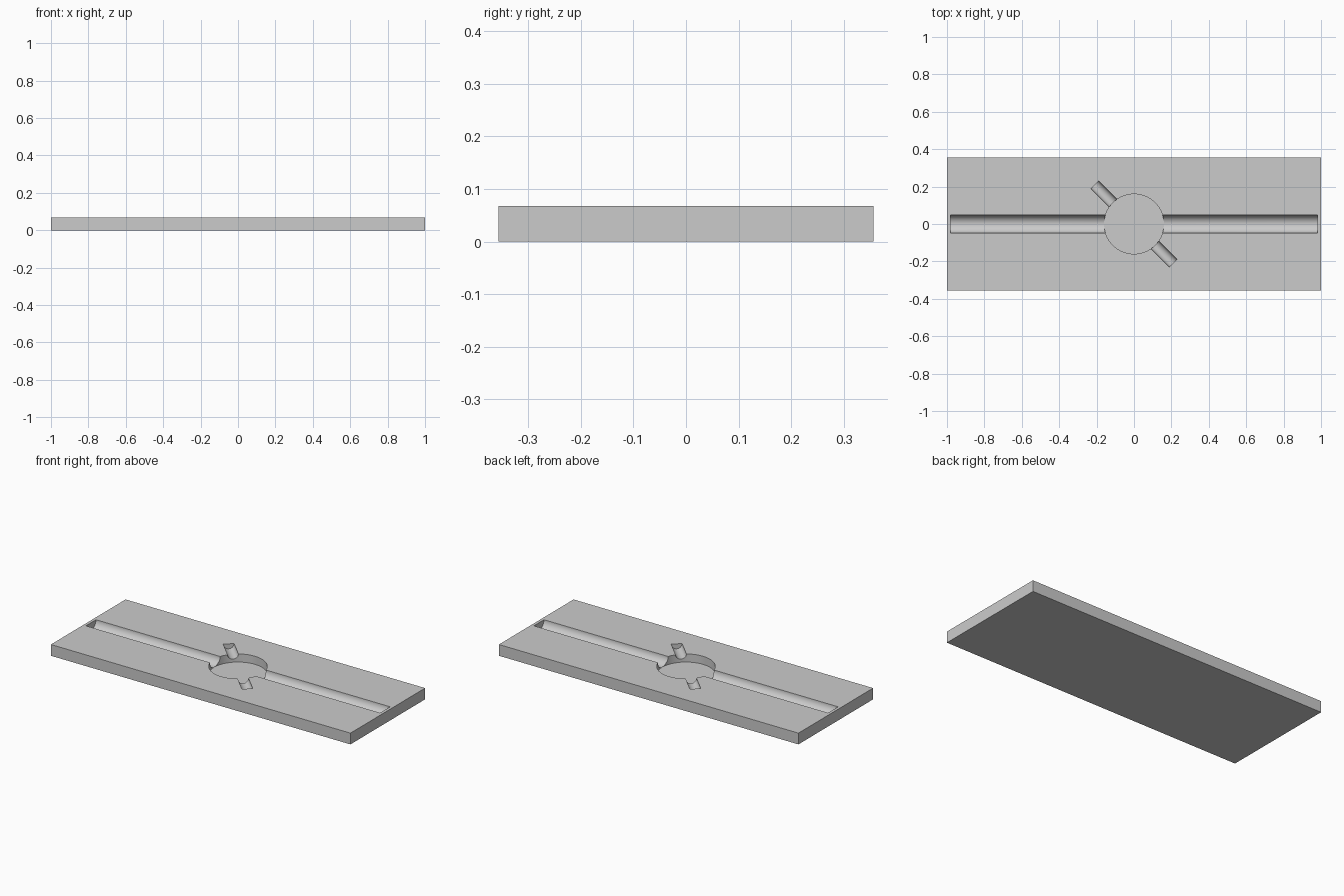
import bpy
import math

cube = bpy.data.objects.get("Cube")
if cube:
    bpy.data.objects.remove(cube, do_unlink=True)

LENGTH, WIDTH, HEIGHT = 2.0, 0.712, 0.068

grey = bpy.data.materials.new("plain grey")
grey.use_nodes = True
colour = (0.6, 0.6, 0.6, 1.0)
grey.diffuse_color = colour
grey.node_tree.nodes["Principled BSDF"].inputs["Base Color"].default_value = colour

# Rectangular slab
bpy.ops.mesh.primitive_cube_add(size=1, location=(0, 0, HEIGHT / 2))
slab = bpy.context.object
slab.name = "base_plate"
slab.scale = (LENGTH, WIDTH, HEIGHT)
bpy.ops.object.transform_apply(location=True, rotation=False, scale=True)
slab.data.materials.append(grey)


def cut(name, radius, depth, z, rotation=(0, 0, 0)):
    """Subtract a cylinder from the slab and keep it as a hidden helper."""
    bpy.ops.mesh.primitive_cylinder_add(
        vertices=64, radius=radius, depth=depth, location=(0, 0, z), rotation=rotation)
    cutter = bpy.context.object
    cutter.name = name
    cutter.data.materials.append(grey)
    cutter.hide_render = True
    cutter.display_type = 'WIRE'
    mod = slab.modifiers.new(name, 'BOOLEAN')
    mod.operation = 'DIFFERENCE'
    mod.solver = 'EXACT'
    mod.object = cutter
    bpy.context.view_layer.objects.active = slab
    bpy.ops.object.modifier_apply(modifier=mod.name)
    bpy.data.objects.remove(cutter, do_unlink=True)


# Round central pocket
POCKET_DEPTH = 0.049
cut("pocket_cutter", 0.16, 2 * POCKET_DEPTH, HEIGHT)

# Long half-round channel and short diagonal finger channel
cut("long_groove_cutter", 0.048, 1.964, HEIGHT, (0, math.pi / 2, 0))
cut("diagonal_groove_cutter", 0.03, 0.59, HEIGHT, (0, math.pi / 2, -math.pi / 4))

# Smooth the curved walls, keep the rims sharp
bpy.ops.object.select_all(action='DESELECT')
slab.select_set(True)
bpy.context.view_layer.objects.active = slab
bpy.ops.object.shade_smooth_by_angle(angle=math.radians(30))
